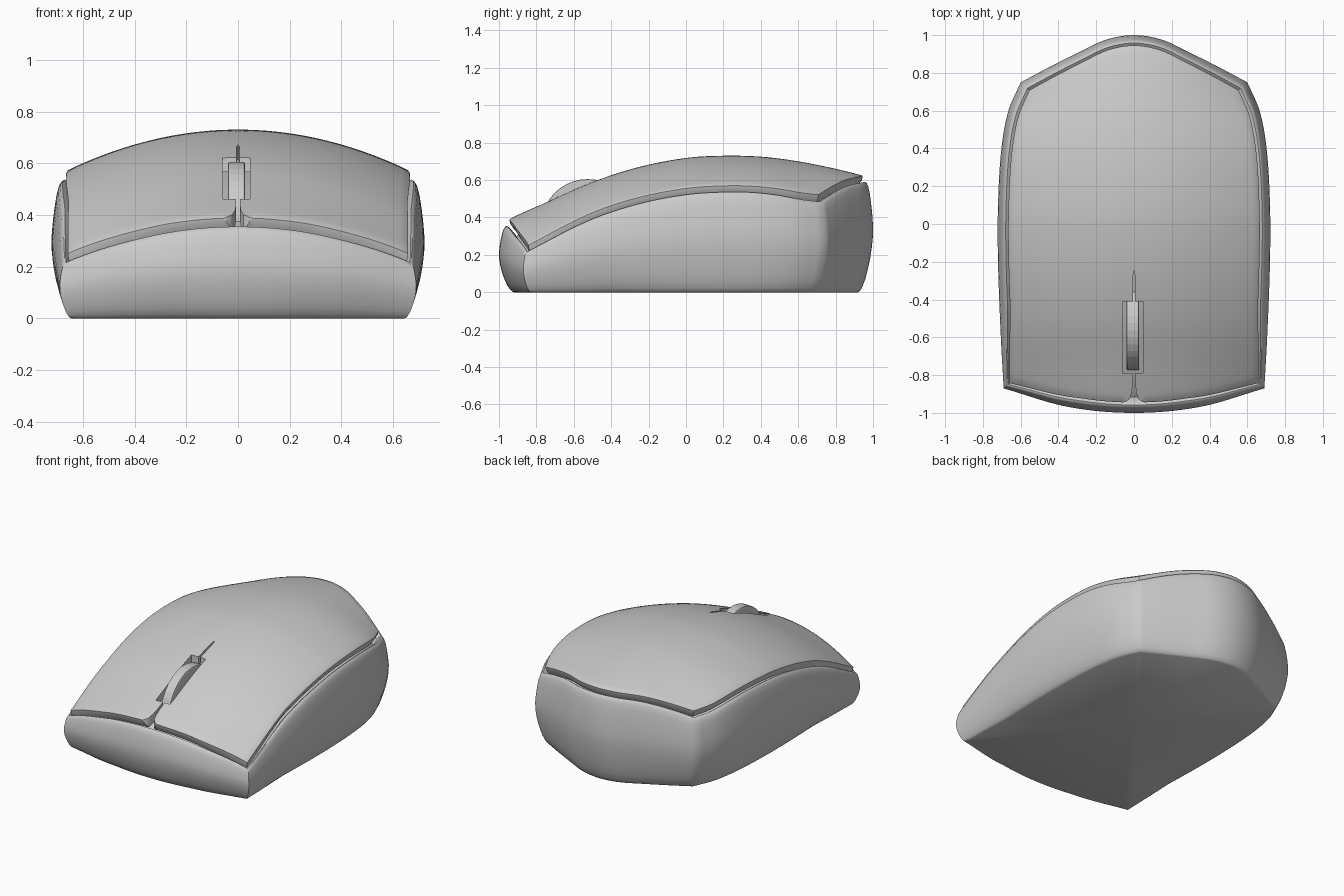
import bpy, bmesh, math

if "Cube" in bpy.data.objects:
    bpy.data.objects.remove(bpy.data.objects["Cube"])


def curve(pts, t):
    """Smooth interpolation through (t, value) pairs."""
    n = len(pts)
    i = 0
    while i < n - 2 and t > pts[i + 1][0]:
        i += 1

    def slope(k):
        a, b = pts[max(k - 1, 0)], pts[min(k + 1, n - 1)]
        return (b[1] - a[1]) / (b[0] - a[0])
    (t0, v0), (t1, v1) = pts[i], pts[i + 1]
    h = t1 - t0
    u = (t - t0) / h
    return ((2*u**3 - 3*u*u + 1) * v0 + (u**3 - 2*u*u + u) * h * slope(i)
            + (3*u*u - 2*u**3) * v1 + (u**3 - u*u) * h * slope(i + 1))


# Shape data: plan outline, centre line height and sideways drop
FRONT = [(-.35, -.968), (0, -1), (.35, -.968), (.69, -.87)]
SIDE = [(-.87, .69), (-.6, .705), (-.2, .72), (.1, .72), (.4, .702), (.6, .665), (.75, .6)]
BACK = [(-.15, .975), (0, 1), (.15, .975), (.3, .905), (.45, .83), (.6, .75)]
CENTRE = [(-1, .36), (-.95, .39), (-.75, .48), (-.5, .59), (-.25, .67), (0, .718),
          (.2, .73), (.4, .725), (.6, .70), (.8, .66), (1, .61)]
DROP = [(-1, .46), (-.6, .38), (.2, .36), (.5, .40), (.75, .52), (1, .55)]


def make_outline():
    half = [(.69*i/20, curve(FRONT, .69*i/20)) for i in range(20)]
    half += [(curve(SIDE, y), y) for y in (-.87 + 1.62*i/36 for i in range(36))]
    half += [(x, curve(BACK, x)) for x in (.6 - .6*i/20 for i in range(20))]
    half.append((0, 1.0))
    return half + [(-x, y) for x, y in half[-2:0:-1]]


OUTLINE = make_outline()


def inset(d):
    out = []
    for x, y in OUTLINE:
        # less inset near the front corners
        w = 1 - .42 * max(0, 1 - math.hypot(abs(x) - .69, y + .87) / .4)
        out.append((x * (1 - w*d/.71), y * (1 - w*d)))
    return out


def top(x, y):
    return curve(CENTRE, y) - curve(DROP, y) * x * x


def surface_rings(ring, offset, steps=14):
    """Rings shrinking to the middle while following the top surface."""
    rings = []
    for i in range(1, steps):
        s = 1 - i / steps
        rings.append([(x*s, y*s, top(x*s, y*s) + offset) for x, y in ring])
    return rings


def skin(name, rings, first_centre, last_centre, angle):
    """Closed solid from stacked rings, capped with a point at each end."""
    bm = bmesh.new()
    loops = [[bm.verts.new(p) for p in r] for r in rings]
    n = len(loops[0])
    for a, b in zip(loops, loops[1:]):
        for i in range(n):
            j = (i + 1) % n
            bm.faces.new((a[i], a[j], b[j], b[i]))
    for loop, c in ((loops[0], first_centre), (loops[-1], last_centre)):
        v = bm.verts.new(c)
        for i in range(n):
            bm.faces.new((loop[i], loop[(i + 1) % n], v))
    bmesh.ops.recalc_face_normals(bm, faces=bm.faces)
    return finish(name, bm, angle)


def finish(name, bm, angle=None):
    me = bpy.data.meshes.new(name)
    bm.to_mesh(me)
    bm.free()
    ob = bpy.data.objects.new(name, me)
    bpy.context.collection.objects.link(ob)
    if angle:
        smooth(ob, angle)
    return ob


def smooth(ob, angle):
    bpy.ops.object.select_all(action='DESELECT')
    ob.select_set(True)
    bpy.context.view_layer.objects.active = ob
    bpy.ops.object.shade_smooth_by_angle(angle=math.radians(angle))


def prism(name, pts, z0, z1):
    bm = bmesh.new()
    f = bm.faces.new([bm.verts.new((x, y, z0)) for x, y in pts])
    ext = bmesh.ops.extrude_face_region(bm, geom=[f])
    for v in ext['geom']:
        if isinstance(v, bmesh.types.BMVert):
            v.co.z = z1
    bmesh.ops.recalc_face_normals(bm, faces=bm.faces)
    ob = finish(name, bm)
    ob.hide_render = True
    return ob


# Lower body: bulging wall up to the curved rim, then a recessed deck
rim = [top(x, y) - .03 for x, y in inset(.04)]
wall = [(0, .08), (.012, .07), (.045, .058), (.12, .041), (.2, .029), (.3, .016), (.4, .007),
        (.5, .001), (.6, 0), (.7, .004), (.8, .01), (.9, .018), (.96, .026), (.99, .034), (1, .042)]
rings = [[(x, y, f*z) for (x, y), z in zip(inset(d), rim)] for f, d in wall]
for d, dz in ((.052, -.006), (.066, -.02), (.085, -.06)):
    rings.append([(x, y, z + dz) for (x, y), z in zip(inset(d), rim)])
rings += surface_rings(inset(.085), -.095)
skin("lower_body", rings, (0, 0, 0), (0, 0, top(0, 0) - .095), 38)

# Top shell: thin curved plate with an undercut edge
edge = inset(.055)
rings = surface_rings(inset(.08), -.055)[::-1]
for d, dz in ((.08, -.055), (.06, -.025), (.055, -.004), (.058, 0)):
    rings.append([(x, y, top(*e) + dz) for (x, y), e in zip(inset(d), edge)])
rings += surface_rings(inset(.058), 0, 24)
shell = skin("top_shell", rings, (0, 0, top(0, 0) - .055), (0, 0, top(0, 0)), 38)

# Button slit flaring at the front, and the wheel slot
half = [(.002, -.25), (.006, -.29), (.007, -.84), (.011, -.89), (.022, -.925),
        (.045, -.942), (.09, -.949), (.12, -1.05)]
slit = prism("slit_cutter", half + [(-x, y) for x, y in half[::-1]], .1, 1)
slot = prism("slot_cutter", [(-.06, -.79), (.047, -.79), (.047, -.41), (-.06, -.41)], .1, 1)
bpy.context.view_layer.objects.active = shell
for cutter in (slit, slot):
    m = shell.modifiers.new("cut", 'BOOLEAN')
    m.operation, m.object, m.solver = 'DIFFERENCE', cutter, 'EXACT'
    bpy.context.view_layer.objects.active = shell
    bpy.ops.object.modifier_apply(modifier=m.name)
    bpy.data.objects.remove(cutter)
smooth(shell, 38)

# Scroll wheel
bpy.ops.mesh.primitive_cylinder_add(vertices=40, radius=.25, depth=.066,
                                    location=(-.006, -.525, .355), rotation=(0, math.pi/2, 0))
wheel = bpy.context.object
wheel.name = "scroll_wheel"
b = wheel.modifiers.new("rounded_edge", 'BEVEL')
b.width, b.segments = .008, 2
